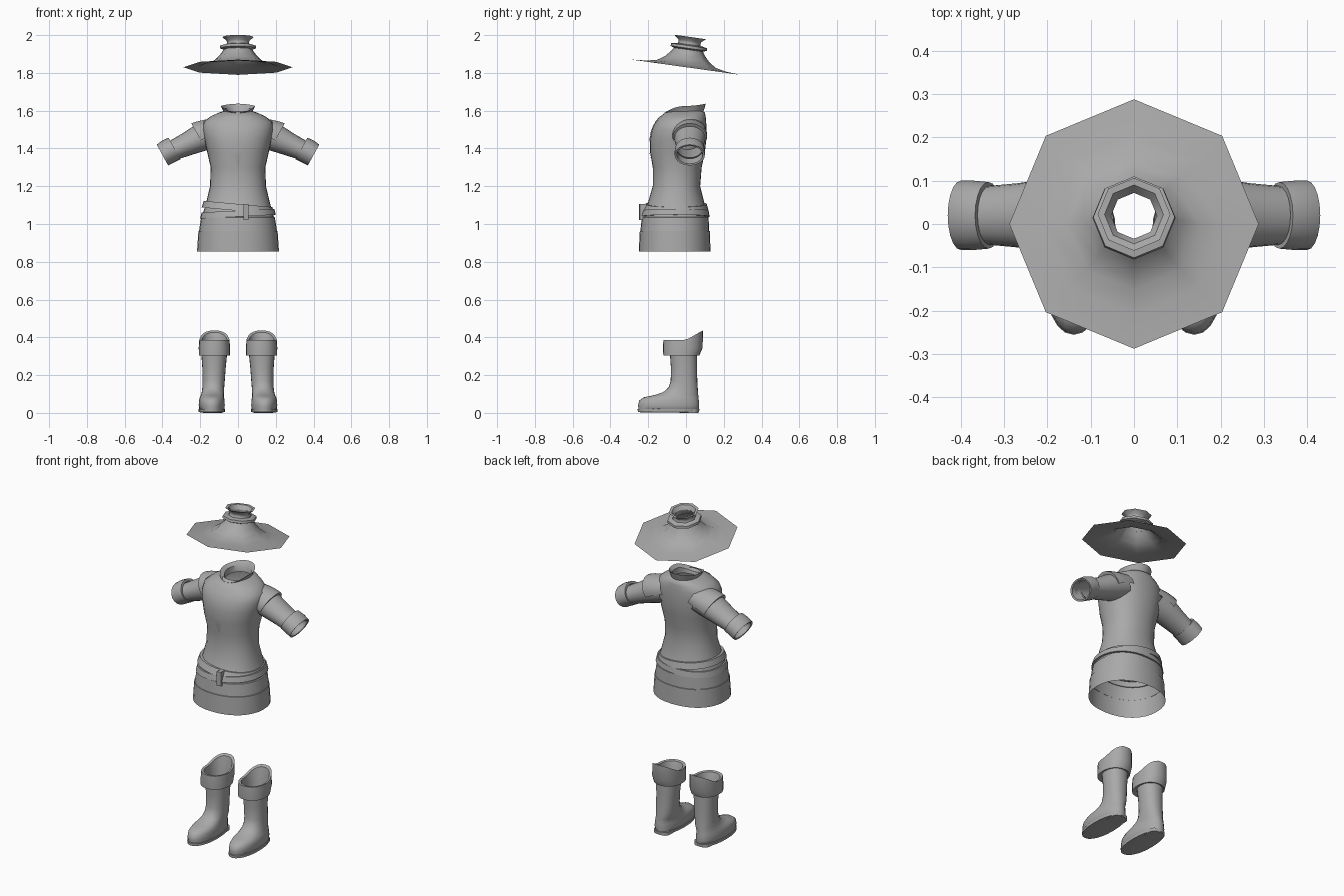
import bpy, bmesh, math
from mathutils import Vector

if "Cube" in bpy.data.objects:
    bpy.data.objects.remove(bpy.data.objects["Cube"])

grey = bpy.data.materials.new("cloth_grey")
grey.diffuse_color = (0.4, 0.4, 0.4, 1)
grey.use_nodes = True
grey.node_tree.nodes["Principled BSDF"].inputs["Base Color"].default_value = grey.diffuse_color


def loft(name, rings, closed=True, cap_start=False, cap_end=False, mirror=False, angle=40):
    """Skin a list of equally sized point rings."""
    bm = bmesh.new()
    rows = [[bm.verts.new(p) for p in r] for r in rings]
    n = len(rows[0])
    for a, b in zip(rows, rows[1:]):
        for i in range(n if closed else n - 1):
            j = (i + 1) % n
            bm.faces.new((a[i], a[j], b[j], b[i]))
    if cap_start:
        bm.faces.new(rows[0][::-1])
    if cap_end:
        bm.faces.new(rows[-1])
    me = bpy.data.meshes.new(name)
    bm.to_mesh(me)
    bm.free()
    me.materials.append(grey)
    ob = bpy.data.objects.new(name, me)
    bpy.context.collection.objects.link(ob)
    if mirror:
        ob.modifiers.new("mirror", 'MIRROR').use_mirror_merge = False
    bpy.ops.object.select_all(action='DESELECT')
    ob.select_set(True)
    bpy.context.view_layer.objects.active = ob
    bpy.ops.object.shade_smooth_by_angle(angle=math.radians(angle))
    return ob


def sgnpow(v, e):
    return math.copysign(abs(v) ** e, v)


def oval(xc, rx, y0, y1, z, n=32, power=2.2):
    """Horizontal rounded ring; z may be a function of (x, y)."""
    yc, ry = (y0 + y1) / 2, (y1 - y0) / 2
    pts = []
    for i in range(n):
        t = math.tau * i / n
        x = xc + rx * sgnpow(math.cos(t), 2 / power)
        y = yc + ry * sgnpow(math.sin(t), 2 / power)
        pts.append((x, y, z(x, y) if callable(z) else z))
    return pts


# ---- Hat: octagonal, tilted backwards, open at the top
def hat_ring(r, z, n=8):
    yc = 0.14 * (z - 1.83)
    return [(r * math.sin(math.tau * i / n), yc - r * math.cos(math.tau * i / n),
             z + 0.14 * r * math.cos(math.tau * i / n)) for i in range(n)]


loft("hat", [hat_ring(r, z) for r, z in (
    (0.288, 1.83), (0.21, 1.836), (0.155, 1.848), (0.118, 1.872), (0.088, 1.905),
    (0.07, 1.935), (0.058, 1.955), (0.06, 1.97), (0.084, 1.99), (0.068, 1.988),
    (0.053, 1.965))], angle=50)
loft("hat_band", [hat_ring(r, z) for r, z in (
    (0.075, 1.922), (0.096, 1.93), (0.094, 1.944), (0.066, 1.95))], angle=50)

# ---- Tunic body: height, half width, front y, back y
BODY = [(0.855, .217, -.25, .13), (0.96, .206, -.241, .122), (1.06, .185, -.225, .112),
        (1.10, .172, -.205, .10), (1.2, .148, -.176, .075), (1.3, .145, -.176, .083),
        (1.38, .163, -.19, .10), (1.45, .178, -.19, .108), (1.50, .187, -.18, .108),
        (1.54, .182, -.16, .107), (1.57, .145, -.135, .104), (1.59, .10, -.11, .10),
        (1.597, .078, -.088, .088)]


def body_at(z):
    for a, b in zip(BODY, BODY[1:]):
        if z <= b[0]:
            f = (z - a[0]) / (b[0] - a[0])
            return [a[k] + (b[k] - a[k]) * f for k in (1, 2, 3)]
    return BODY[-1][1:]


def body_ring(z, off=0.0, slope=0.0):
    rx, y0, y1 = body_at(z)
    return oval(0, rx + off, y0 - off, y1 + off, lambda x, y: z + slope * x)


loft("tunic", [body_ring(b[0]) for b in BODY[1:]], angle=60)
loft("skirt_hem", [body_ring(0.855), body_ring(0.91, 0.002), body_ring(0.962, 0.004),
                   body_ring(0.964, 0)])
loft("skirt_fold", [body_ring(0.962, 0.001), body_ring(1.035, 0.005), body_ring(1.038, 0)])

# Belts, one slanting each way
for name, z, h, slope in (("upper_belt", 1.088, .018, -.09), ("lower_belt", 1.055, .016, .05)):
    loft(name, [body_ring(z - h, -.004, slope), body_ring(z - h, .011, slope),
                body_ring(z + h, .011, slope), body_ring(z + h, -.004, slope)])


def front_y(x, z):
    rx, y0, y1 = body_at(z)
    d = max(0, 1 - (abs(x) / rx) ** 2.2) ** (1 / 2.2)
    return (y0 + y1) / 2 - (y1 - y0) / 2 * d


# Hanging belt end
loft("belt_end", [[(x, front_y(x, 1.06) - d, z) for x, z in
                   ((.03, 1.02), (.055, 1.02), (.055, 1.105), (.03, 1.105))]
                  for d in (-.01, .024)], cap_start=True, cap_end=True)

# V-shaped chest placket
loft("chest_placket", [[(w * k / 4, front_y(w * k / 4, z) - .004, z) for k in range(-4, 5)]
                       for z, w in ((1.31 + .26 * s / 10, .004 + .066 * s / 10)
                                    for s in range(11))], closed=False, angle=60)


# ---- Collar: flared, low at the front and peaked at the back
def collar_ring(rx, ry, yc, front, side, back):
    pts = []
    for i in range(24):
        t = math.tau * i / 24
        s = math.sin(t)
        z = side + (back - side) * s ** 2 if s > 0 else side + (front - side) * s ** 2
        pts.append((rx * math.cos(t), yc + ry * s, z))
    return pts


loft("collar", [collar_ring(.076, .088, 0, 1.567, 1.587, 1.585),
                collar_ring(.082, .10, -.003, 1.578, 1.607, 1.61),
                collar_ring(.092, .11, -.005, 1.588, 1.625, 1.637),
                collar_ring(.07, .085, 0, 1.578, 1.61, 1.615),
                collar_ring(.066, .08, 0, 1.56, 1.575, 1.575)])

# ---- Sleeves: rings square to the sloping arm
UP = Vector((0.48, 0, 0.877))


def arm_ring(x, z, a, b, t0=0, t1=math.tau, n=20, closed=True):
    pts = []
    for i in range(n):
        t = t0 + (t1 - t0) * i / (n if closed else n - 1)
        pts.append(Vector((x, 0.02, z)) + UP * a * math.cos(t) + Vector((0, b * math.sin(t), 0)))
    return pts


loft("sleeve", [arm_ring(*r) for r in (
    (.12, 1.48, .07, .085), (.17, 1.468, .078, .085), (.212, 1.449, .071, .082),
    (.27, 1.422, .062, .074), (.335, 1.393, .054, .068), (.38, 1.37, .052, .066))], mirror=True)
loft("sleeve_cuff", [arm_ring(*r) for r in (
    (.336, 1.398, .053, .066), (.336, 1.40, .065, .077), (.37, 1.384, .066, .08),
    (.40, 1.365, .063, .08), (.398, 1.366, .054, .069), (.35, 1.39, .05, .064))], mirror=True)
loft("shoulder_cap", [arm_ring(*r, -1.75, 1.75, 16, False) for r in (
    (.09, 1.497, .07, .085), (.14, 1.483, .079, .09), (.18, 1.468, .085, .092),
    (.205, 1.456, .088, .09), (.203, 1.456, .07, .08))], closed=False, mirror=True)

# ---- Boots: centre x, half width, front y, back y, height
BOOT = [(.138, .058, -.235, .058, .008), (.138, .066, -.25, .068, .014),
        (.139, .069, -.254, .07, .04), (.139, .068, -.248, .068, .065),
        (.138, .064, -.225, .066, .082), (.136, .061, -.175, .065, .092),
        (.133, .059, -.12, .064, .11), (.131, .058, -.092, .062, .135),
        (.129, .059, -.081, .06, .17), (.127, .062, -.08, .058, .24),
        (.126, .068, -.085, .058, .31)]
loft("boot", [oval(x, r, a, b, z, 24) for x, r, a, b, z in BOOT],
     cap_start=True, mirror=True, angle=50)
loft("boot_heel", [oval(.135, .05, -.035, .066, z, 20, 3) for z in (0, .02)],
     cap_start=True, cap_end=True, mirror=True)
loft("boot_toe_welt", [oval(.139, r, a, b, z, 24) for r, a, b, z in (
    (.060, -.24, .055, .003), (.069, -.255, .069, .005), (.07, -.256, .071, .02),
    (.066, -.25, .066, .022))], cap_start=True, mirror=True)


# Turned-over cuff, rising towards the back
def cuff_top(drop):
    return lambda x, y: .385 - drop + .05 * min(1, max(0, y / .085))


loft("boot_cuff", [oval(.126, .06, -.08, .055, .308, 24), oval(.125, .082, -.12, .07, .303, 24),
                   oval(.125, .083, -.122, .088, .345, 24),
                   oval(.125, .08, -.12, .09, cuff_top(0), 24),
                   oval(.125, .068, -.102, .076, cuff_top(.003), 24),
                   oval(.126, .06, -.08, .056, .32, 24), oval(.127, .056, -.074, .052, .22, 24)],
     cap_end=True, mirror=True)
